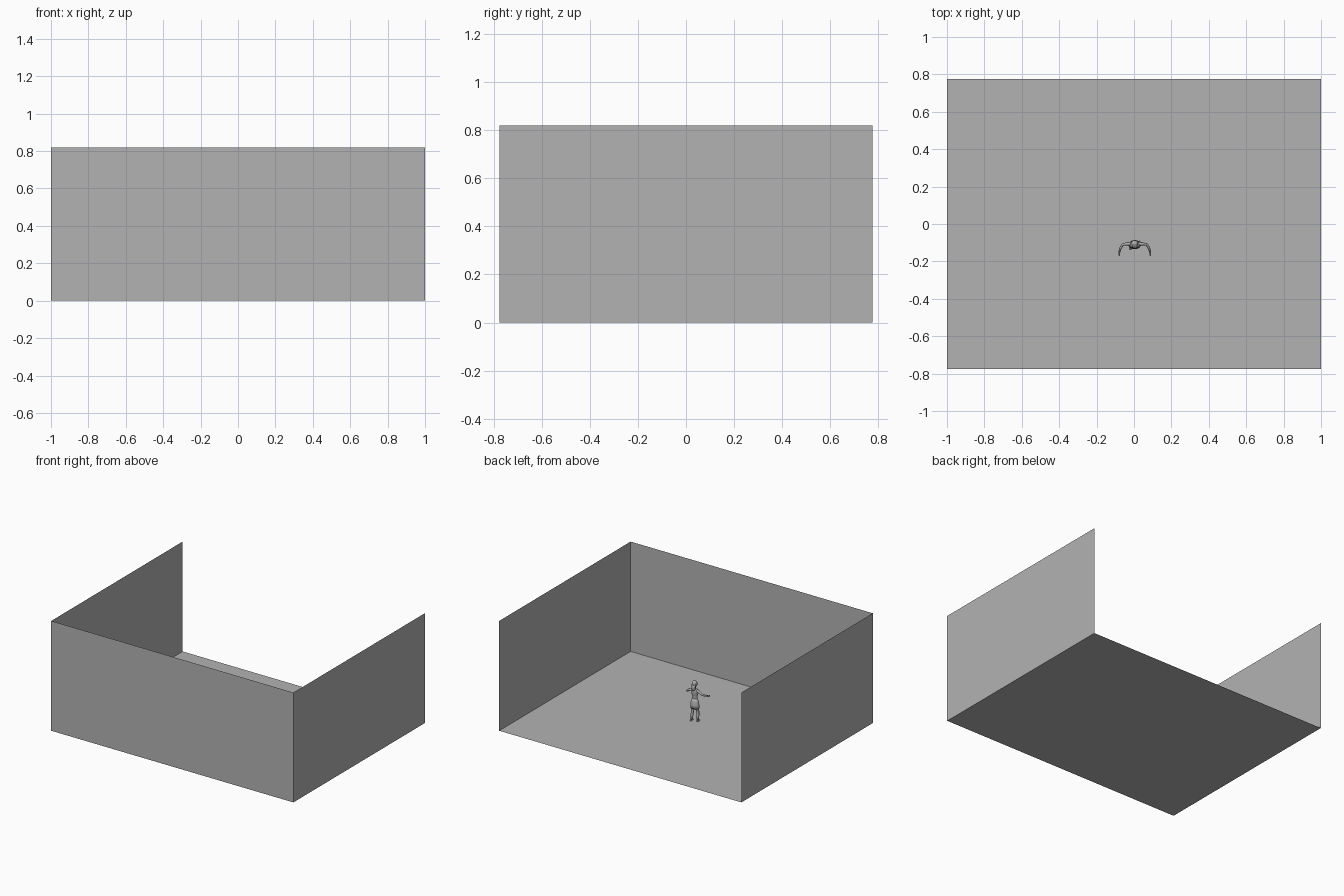
import bpy
import bmesh
from math import cos, sin, tau, pi
from mathutils import Vector, Matrix

default = bpy.data.objects.get("Cube")
if default:
    bpy.data.objects.remove(default, do_unlink=True)

grey = bpy.data.materials.new("plain grey")
grey.use_nodes = True
colour = (0.45, 0.45, 0.45, 1)
grey.diffuse_color = colour
grey.node_tree.nodes["Principled BSDF"].inputs["Base Color"].default_value = colour

HX, HY, H = 1.0, 0.775, 0.82
CENTRE = Vector((0.004, -0.11, 0))


def finish(name, bm, smooth=True):
    mesh = bpy.data.meshes.new(name)
    bm.to_mesh(mesh)
    bm.free()
    mesh.materials.append(grey)
    for face in mesh.polygons:
        face.use_smooth = smooth
    obj = bpy.data.objects.new(name, mesh)
    bpy.context.collection.objects.link(obj)
    return obj


def sheet(name, corners):
    bm = bmesh.new()
    bm.faces.new([bm.verts.new(c) for c in corners])
    finish(name, bm, False)


def limb(name, path, radii, depth=1.0, sides=12):
    """Loft rings along a path; depth flattens them from front to back."""
    bm = bmesh.new()
    pts = [Vector(p) for p in path]
    rings = []
    for i, p in enumerate(pts):
        along = (pts[min(i + 1, len(pts) - 1)] - pts[max(i - 1, 0)]).normalized()
        hint = Vector((0, 1, 0)) if abs(along.z) > 0.6 else Vector((0, 0, 1))
        u = hint.cross(along).normalized()
        v = along.cross(u)
        rings.append([bm.verts.new(CENTRE + p + radii[i] * (
            u * cos(tau * k / sides) + v * sin(tau * k / sides) * depth))
            for k in range(sides)])
    for a, b in zip(rings, rings[1:]):
        for k in range(sides):
            n = (k + 1) % sides
            bm.faces.new((a[k], a[n], b[n], b[k]))
    bm.faces.new(rings[0][::-1])
    bm.faces.new(rings[-1])
    return finish(name, bm)


def ball(name, centre, size):
    bm = bmesh.new()
    place = Matrix.Translation(CENTRE + Vector(centre)) @ Matrix.Diagonal((*size, 1))
    bmesh.ops.create_uvsphere(bm, u_segments=16, v_segments=10, radius=1, matrix=place)
    return finish(name, bm)


# Room: floor and three walls, open at the back
sheet("floor", [(-HX, -HY, 0), (HX, -HY, 0), (HX, HY, 0), (-HX, HY, 0)])
sheet("front_wall", [(-HX, -HY, 0), (HX, -HY, 0), (HX, -HY, H), (-HX, -HY, H)])
for side, name in ((1, "left_wall"), (-1, "right_wall")):
    sheet(name, [(side * HX, -HY, 0), (side * HX, HY, 0),
                 (side * HX, HY, H), (side * HX, -HY, H)])

# Body and flared skirt
limb("torso", [(0, 0, z) for z in (.14, .165, .18, .205, .225, .24, .246)],
     (.026, .021, .019, .024, .029, .025, .012), 0.7, 16)
limb("skirt", [(0, 0, z) for z in (.1, .125, .15, .172)],
     (.034, .033, .029, .02), 0.72, 16)
limb("neck", [(0, .001, .24), (0, 0, .268)], (.009, .008))

# Head and hair
ball("head", (0, -.002, .278), (.016, .019, .024))
ball("hair", (0, .005, .283), (.018, .018, .023))
limb("hair_back", [(0, .012, .285), (0, .018, .265), (0, .018, .245), (0, .015, .23)],
     (.015, .017, .016, .007), 0.45)

# Arms curving out and forward, legs set slightly apart
for side, label in ((1, "left"), (-1, "right")):
    limb(label + "_arm",
         [(side * x, y, z) for x, y, z in ((.02, .004, .234), (.04, .004, .228),
          (.064, 0, .212), (.076, -.018, .203), (.082, -.04, .194))],
         (.009, .0085, .007, .0065, .005))
    ball(label + "_hand", (side * .083, -.048, .19), (.005, .012, .006))
    stride = side * .008
    limb(label + "_leg",
         [(side * .013, 0, .125), (side * .015, stride * .4 - .002, .1),
          (side * .017, stride - .004, .068), (side * .019, stride, .045),
          (side * .021, stride + .004, .01)],
         (.015, .013, .0095, .0105, .006))
    limb(label + "_shoe",
         [(side * .021, stride + .011, .007), (side * .022, stride - .004, .007),
          (side * .023, stride - .017, .005)],
         (.006, .0075, .0045), 0.85)
